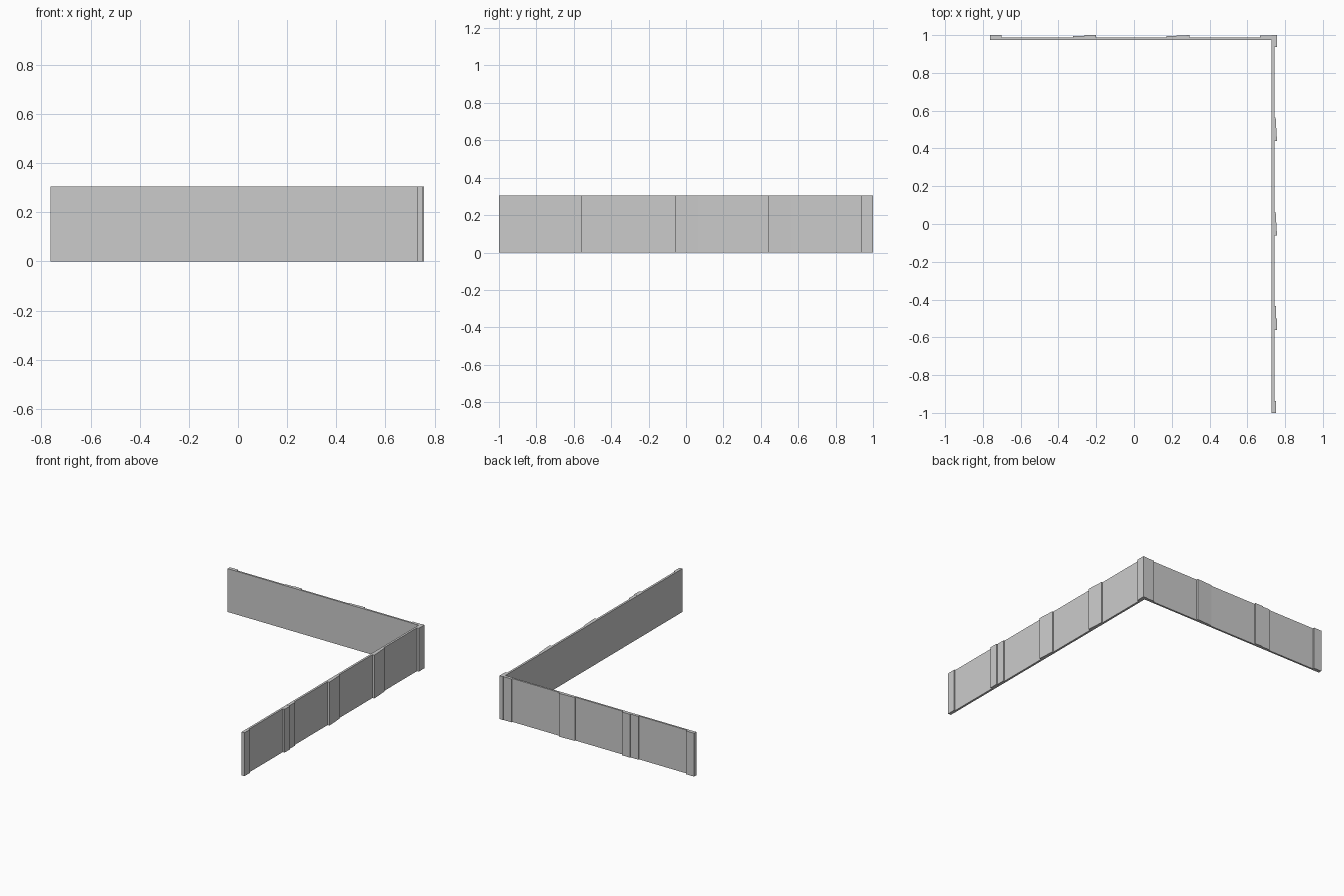
import bpy

if "Cube" in bpy.data.objects:
    bpy.data.objects.remove(bpy.data.objects["Cube"])

HEIGHT = 0.306


def prism(name, pts):
    """Extrude a plan outline (counter-clockwise) from the floor to full height."""
    n = len(pts)
    verts = [(x, y, z) for z in (0, HEIGHT) for x, y in pts]
    faces = [tuple(reversed(range(n))), tuple(range(n, 2 * n))]
    faces += [(i, (i + 1) % n, n + (i + 1) % n, n + i) for i in range(n)]
    mesh = bpy.data.meshes.new(name)
    mesh.from_pydata(verts, [], faces)
    obj = bpy.data.objects.new(name, mesh)
    bpy.context.collection.objects.link(obj)
    return obj


def box(name, x0, x1, y0, y1):
    return prism(name, [(x0, y0), (x1, y0), (x1, y1), (x0, y1)])


# Thin wall panels, the side one split in a long and a short length
box("back_wall", -0.763, 0.728, 0.975, 0.988)
box("side_wall_long", 0.728, 0.743, -0.499, 0.988)
box("side_wall_short", 0.728, 0.743, -1.0, -0.501)

# Slightly tapered battens on the side wall
for y in (0.5, 0.0):
    prism("side_batten", [(0.743, y - 0.06), (0.757, y - 0.06),
                          (0.750, y + 0.063), (0.743, y + 0.063)])

# Stepped batten at the side panel joint, and the end batten
box("side_joint_batten_thin", 0.743, 0.751, -0.499, -0.435)
box("side_joint_batten_thick", 0.743, 0.757, -0.56, -0.501)
box("side_end_batten", 0.743, 0.751, -1.0, -0.938)

# Back wall battens: end, stepped joint, tapered
box("back_end_batten", -0.763, -0.702, 0.988, 1.0)
box("back_joint_batten_thin", -0.324, -0.263, 0.988, 0.995)
box("back_joint_batten_thick", -0.263, -0.20, 0.988, 1.0)
prism("back_batten", [(0.172, 0.988), (0.293, 0.988), (0.293, 1.0), (0.172, 0.994)])

# Corner battens wrapping both walls
box("back_corner_batten", 0.666, 0.728, 0.988, 0.997)
prism("corner_post", [(0.743, 0.936), (0.757, 0.936), (0.757, 1.0),
                      (0.728, 1.0), (0.728, 0.988), (0.743, 0.988)])
